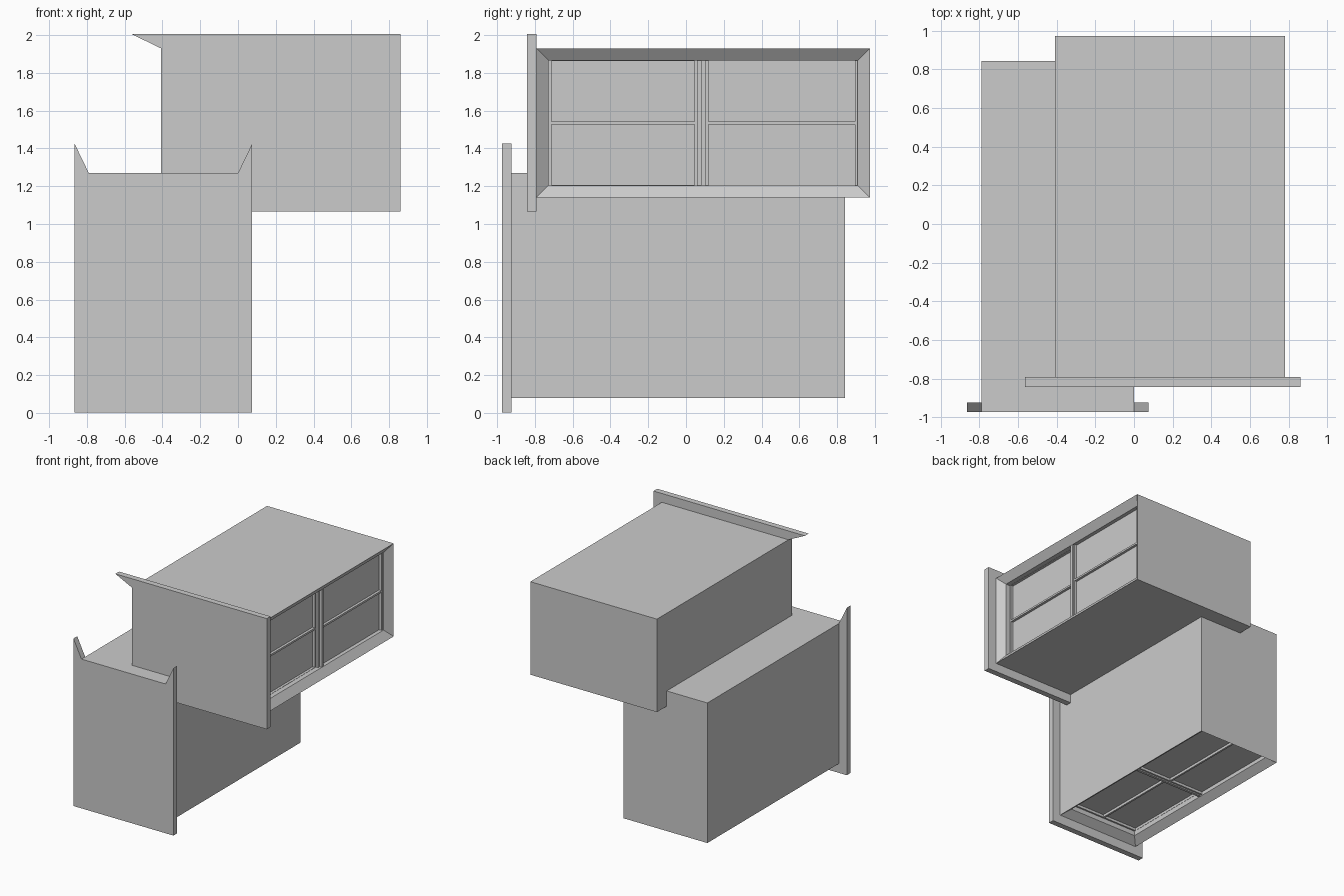
import bpy
import bmesh
from math import pi
from mathutils import Matrix

if "Cube" in bpy.data.objects:
    bpy.data.objects.remove(bpy.data.objects["Cube"], do_unlink=True)

grey = bpy.data.materials.new("plain grey")
grey.use_nodes = True
grey.diffuse_color = (0.6, 0.6, 0.6, 1)
grey.node_tree.nodes["Principled BSDF"].inputs["Base Color"].default_value = grey.diffuse_color

HALF, LENGTH, DEPTH = 0.395, 1.765, 1.19   # body half width, length, height
PLATE, LIP, HORN = 0.05, 0.078, 0.155      # front plate thickness, overhang, tips


def finish(bm, name, place):
    bmesh.ops.recalc_face_normals(bm, faces=bm.faces)
    mesh = bpy.data.meshes.new(name)
    bm.to_mesh(mesh)
    bm.free()
    mesh.materials.append(grey)
    obj = bpy.data.objects.new(name, mesh)
    obj.matrix_world = place
    bpy.context.collection.objects.link(obj)


def add_box(bm, x0, x1, y0, y1, z0, z1):
    size = Matrix.Diagonal((x1 - x0, y1 - y0, z1 - z0, 1))
    centre = Matrix.Translation(((x0 + x1) / 2, (y0 + y1) / 2, (z0 + z1) / 2))
    bmesh.ops.create_cube(bm, size=1, matrix=centre @ size)


def housing(name, place):
    # Box whose open side slopes in to a recessed back panel
    bm = bmesh.new()
    rings = []
    for inset, z in ((0, DEPTH), (0, 0), (0.065, 0.05), (0.065, 0.12)):
        w, a, b = HALF - inset, inset, LENGTH - inset
        corners = ((-w, a), (w, a), (w, b), (-w, b))
        rings.append([bm.verts.new((x, y, z)) for x, y in corners])
    for low, high in zip(rings, rings[1:]):
        for i in range(4):
            j = (i + 1) % 4
            bm.faces.new((low[i], low[j], high[j], high[i]))
    bm.faces.new(rings[0])
    bm.faces.new(rings[-1])
    finish(bm, name, place)


def front_plate(name, place):
    # Overhanging plate with two pointed tips
    half = HALF + 0.075
    side = [(half, -LIP), (half, DEPTH + HORN), (HALF, DEPTH)]
    outline = side + [(-x, z) for x, z in reversed(side)]
    bm = bmesh.new()
    face = bm.faces.new([bm.verts.new((x, 0, z)) for x, z in outline])
    extruded = bmesh.ops.extrude_face_region(bm, geom=[face])
    verts = [v for v in extruded["geom"] if isinstance(v, bmesh.types.BMVert)]
    bmesh.ops.translate(bm, verts=verts, vec=(0, -PLATE, 0))
    finish(bm, name, place)


def sash(name, place, y0, y1, z, rail):
    # Framed pane with one long glazing bar
    bm = bmesh.new()
    w, stile, thick = 0.34, 0.017, 0.03
    add_box(bm, -w, w, y0, y0 + stile, z, z + thick)
    add_box(bm, -w, w, y1 - stile, y1, z, z + thick)
    for edge in (-w, w - rail):
        add_box(bm, edge, edge + rail, y0, y1, z, z + thick)
    add_box(bm, -0.008, 0.008, y0, y1, z, z + thick)
    add_box(bm, -w, w, y0, y1, z + 0.022, z + thick)
    finish(bm, name, place)


def meeting_post(name, place):
    # Stepped post where the two sashes meet
    bm = bmesh.new()
    add_box(bm, -0.335, 0.335, 0.85, 0.875, 0.07, 0.12)
    add_box(bm, -0.335, 0.335, 0.872, 0.895, 0.05, 0.12)
    finish(bm, name, place)


# The same unit twice: opening downward, then turned to open sideways
upright = Matrix.Translation((-0.395, -0.923, 0.08))
turned = Matrix.Translation((0.782, -0.792, 1.535)) @ Matrix.Rotation(-pi / 2, 4, "Y")
for label, place in (("lower", upright), ("upper", turned)):
    housing(label + "_housing", place)
    front_plate(label + "_front_plate", place)
    sash(label + "_front_sash", place, 0.062, 0.853, 0.09, 0.012)
    sash(label + "_back_sash", place, 0.893, 1.703, 0.06, 0.007)
    meeting_post(label + "_meeting_post", place)
